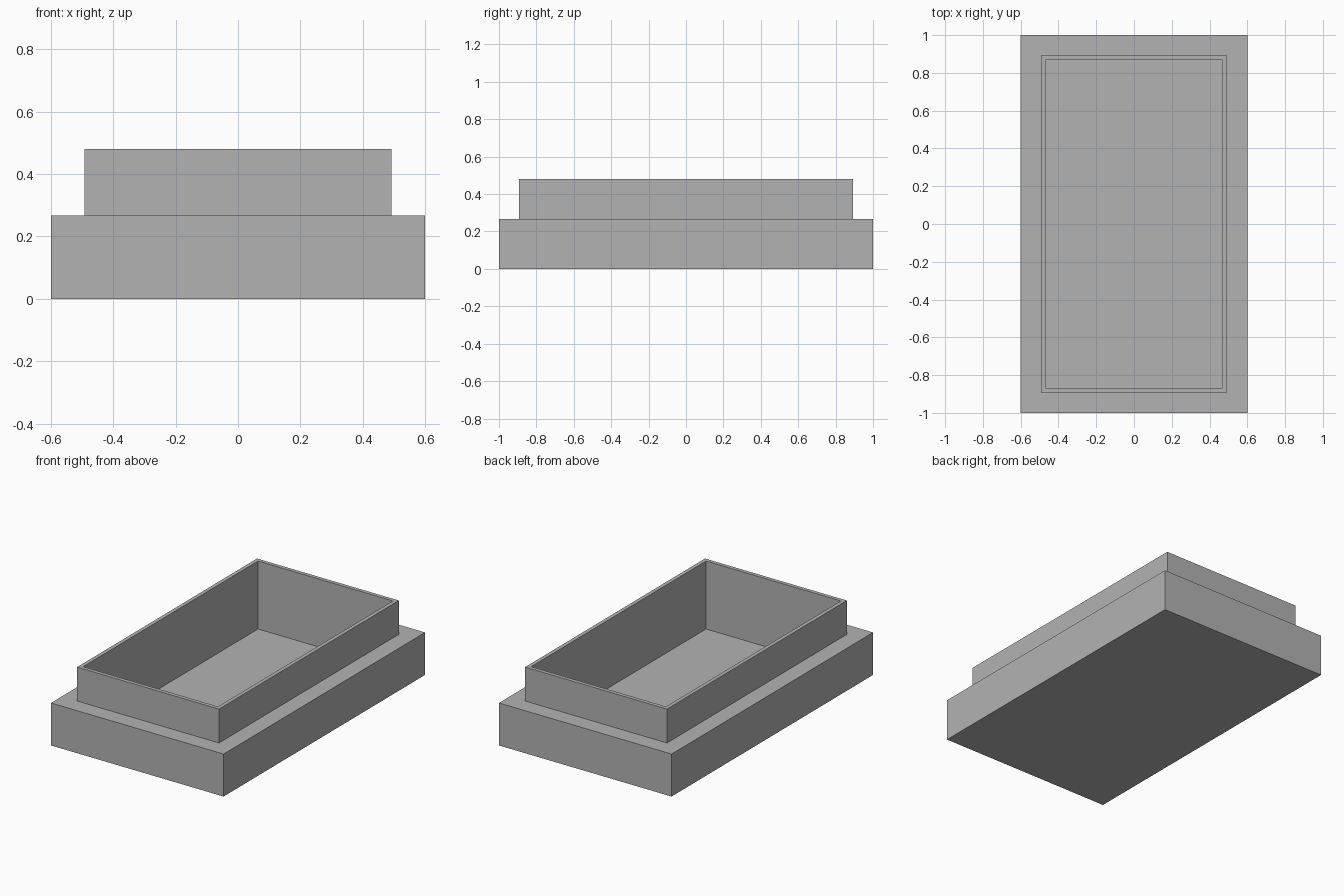
import bpy
import bmesh
from mathutils import Matrix

if "Cube" in bpy.data.objects:
    bpy.data.objects.remove(bpy.data.objects["Cube"], do_unlink=True)

BASE_TOP, RIM_TOP, FLOOR = 0.267, 0.48, 0.053
WALL = 0.0245

grey = bpy.data.materials.new("plain grey")
grey.use_nodes = True
grey.diffuse_color = (0.45, 0.45, 0.45, 1)
grey.node_tree.nodes["Principled BSDF"].inputs["Base Color"].default_value = grey.diffuse_color


def scale_face(bm, face, half_x, half_y):
    """Resize a horizontal rectangular face about the z axis."""
    x = max(abs(v.co.x) for v in face.verts)
    y = max(abs(v.co.y) for v in face.verts)
    bmesh.ops.scale(bm, vec=(half_x / x, half_y / y, 1), verts=face.verts)


def step(bm, face, half_x, half_y, rise):
    """Add a flat ledge inside the face, then raise or sink the middle."""
    bmesh.ops.inset_region(bm, faces=[face], thickness=0.01)
    scale_face(bm, face, half_x, half_y)
    result = bmesh.ops.extrude_face_region(bm, geom=[face])
    new_face = next(g for g in result["geom"] if isinstance(g, bmesh.types.BMFace))
    if face.is_valid:
        bmesh.ops.delete(bm, geom=[face], context="FACES_ONLY")
    bmesh.ops.translate(bm, vec=(0, 0, rise), verts=new_face.verts)
    return new_face


# Wide base block
bm = bmesh.new()
bmesh.ops.create_cube(bm, size=1, matrix=Matrix.Translation((0, 0, BASE_TOP / 2))
                      @ Matrix.Diagonal((1.2, 2, BASE_TOP, 1)))
top = max(bm.faces, key=lambda f: f.calc_center_median().z)

# Raised thin rim, then the deep recess down to the floor
top = step(bm, top, 0.493, 0.893, RIM_TOP - BASE_TOP)
step(bm, top, 0.493 - WALL, 0.893 - WALL, FLOOR - RIM_TOP)
bmesh.ops.recalc_face_normals(bm, faces=bm.faces)

mesh = bpy.data.meshes.new("tray")
bm.to_mesh(mesh)
bm.free()
mesh.materials.append(grey)
tray = bpy.data.objects.new("tray", mesh)
bpy.context.collection.objects.link(tray)
